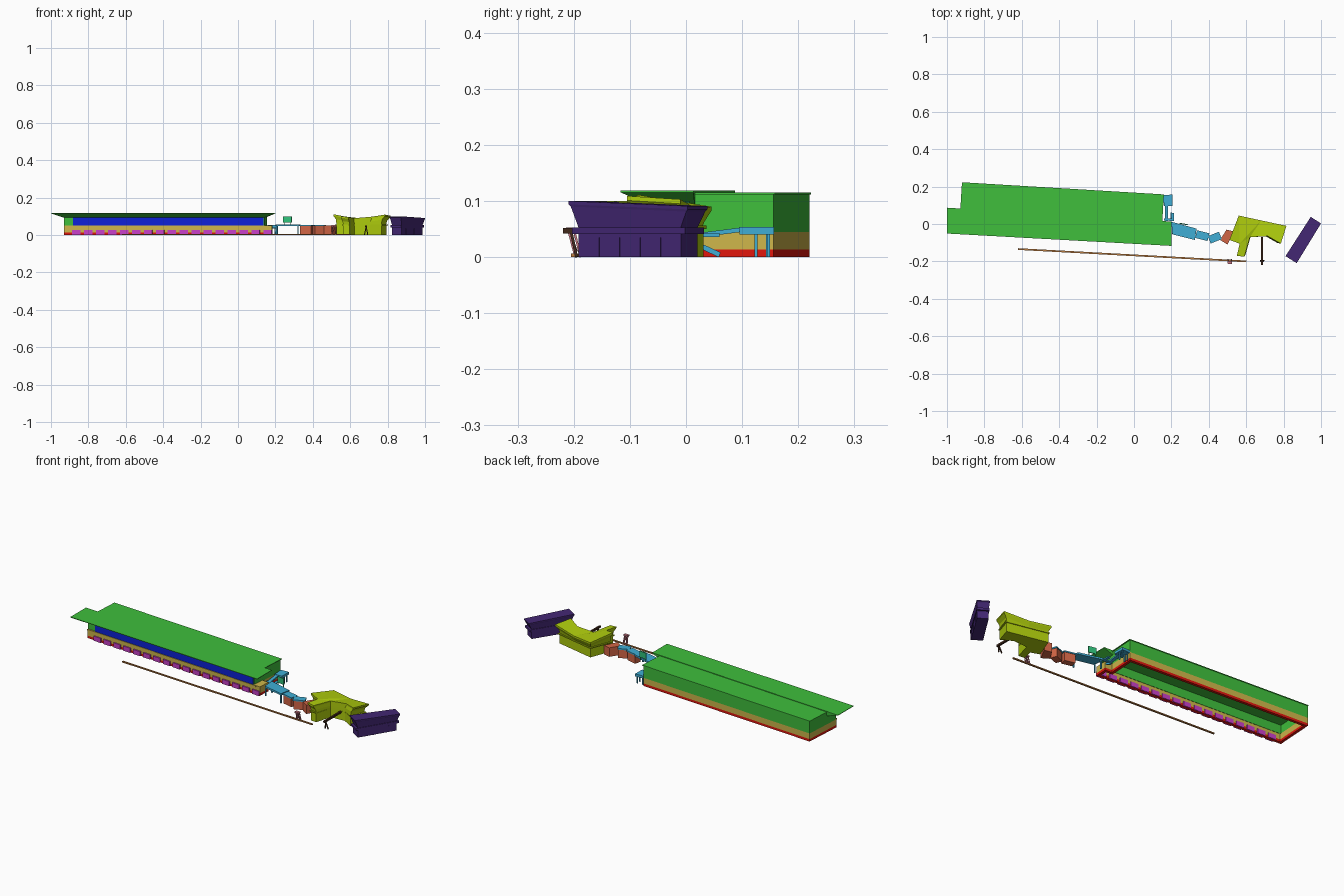
import bpy, bmesh, math
from mathutils import Vector

if "Cube" in bpy.data.objects:
    bpy.data.objects.remove(bpy.data.objects["Cube"])

MATS = {}
COLS = dict(green=(.05, .52, .045), red=(.75, .008, .004), tan=(.62, .47, .07), blue=(.004, .015, .68),
            magenta=(.58, .05, .58), cyan=(.05, .42, .66), salmon=(.64, .13, .06), lime=(.42, .6, .004),
            purple=(.055, .02, .17), brown=(.05, .02, .01), orange=(.5, .2, .05), pink=(.55, .18, .22),
            mint=(.03, .55, .2))


def mat(c):
    if c not in MATS:
        MATS[c] = bpy.data.materials.new(c + "_paint")
        MATS[c].diffuse_color = (*COLS[c], 1)
    return MATS[c]


def loft(name, rings, col, caps=True, thick=0):
    """Skin a stack of equal-length rings; open shells can be thickened inwards."""
    area = sum(a[0] * b[1] - b[0] * a[1] for a, b in zip(rings[0], rings[0][1:] + rings[0][:1]))
    if area < 0:
        rings = [r[::-1] for r in rings]
    bm = bmesh.new()
    vs = [[bm.verts.new(p) for p in r] for r in rings]
    n = len(rings[0])
    for lo, hi in zip(vs, vs[1:]):
        for i in range(n):
            j = (i + 1) % n
            bm.faces.new((lo[i], lo[j], hi[j], hi[i]))
    if caps:
        bot, top = bm.faces.new(vs[0][::-1]), bm.faces.new(vs[-1])
        bm.normal_update()
        bmesh.ops.triangulate(bm, faces=[bot, top], ngon_method='EAR_CLIP')
    me = bpy.data.meshes.new(name)
    bm.to_mesh(me)
    bm.free()
    ob = bpy.data.objects.new(name, me)
    bpy.context.collection.objects.link(ob)
    me.materials.append(mat(col))
    if thick:
        m = ob.modifiers.new("wall_thickness", 'SOLIDIFY')
        m.thickness, m.offset, m.use_even_offset = thick, -1, True
    return ob


def ring(pts, z):
    zs = z if isinstance(z, list) else [z] * len(pts)
    return [(p[0], p[1], h) for p, h in zip(pts, zs)]


def prism(name, pts, z0, z1, col, **kw):
    return loft(name, [ring(pts, z0), ring(pts, z1)], col, **kw)


def scaled(pts, k):
    cx, cy = sum(p[0] for p in pts) / len(pts), sum(p[1] for p in pts) / len(pts)
    return [(cx + (p[0] - cx) * k, cy + (p[1] - cy) * k) for p in pts]


def box(name, x, y, z0, z1, lx, ly, deg, col):
    c, s = math.cos(math.radians(deg)), math.sin(math.radians(deg))
    pts = [(x + c * a * lx / 2 - s * b * ly / 2, y + s * a * lx / 2 + c * b * ly / 2)
           for a, b in ((-1, -1), (1, -1), (1, 1), (-1, 1))]
    return prism(name, pts, z0, z1, col)


def beam(name, a, b, w, col):
    """Square bar between two points."""
    a, b = Vector(a), Vector(b)
    d = (b - a).normalized()
    s = d.cross(Vector((0, 0, 1)) if abs(d.z) < .9 else Vector((1, 0, 0))).normalized() * w / 2
    t = s.cross(d)
    q = [s + t, t - s, -s - t, s - t]
    ob = loft(name, [[tuple(a + v) for v in q], [tuple(b + v) for v in q]], col)
    bm = bmesh.new()
    bm.from_mesh(ob.data)
    bmesh.ops.recalc_face_normals(bm, faces=bm.faces)
    bm.to_mesh(ob.data)
    bm.free()
    return ob


# Main hall local frame: u along the length, v from the back wall to the front
def L(u, v):
    return (-.918 + .998 * u - .06 * v, .22 - .06 * u - .998 * v)


def hall_box(name, u0, u1, v0, v1, z0, z1, col):
    return prism(name, [L(u0, v0), L(u1, v0), L(u1, v1), L(u0, v1)], z0, z1, col)


low = [L(0, 0), L(1.075, 0), L(1.075, .15), L(1.115, .15), L(1.115, .22), L(0, .22)]
up = [L(0, 0), L(1.075, 0), L(1.075, .215), L(0, .215)]
prism("hall_base", low, 0, .0135, "red", caps=False, thick=.015)
prism("hall_lower_wall", low, .0135, .045, "tan", caps=False, thick=.015)
prism("hall_upper_wall", up, .045, .114, "green", caps=False, thick=.012)
hall_box("hall_end_terrace", 1.06, 1.115, .15, .22, .044, .05, "tan")
hall_box("hall_front_ledge", 0, 1.09, .205, .223, .043, .05, "tan")

# Roof: flat back slab and wedge-edged front canopy
hall_box("hall_back_roof", -.002, 1.08, -.003, .15, .112, .1155, "green")
canopy = [(-1, .087), (.2, .013), (.2, -.117), (-1, -.051)]
inner = [L(0, .14), L(1.075, .14), L(1.075, .222), L(0, .222)]
loft("hall_front_canopy", [ring(inner, .093), ring(canopy, .1155), ring(canopy, .1185)], "green")

# Long window strip, and bays that pass through the lower wall
hall_box("hall_window", .05, 1.07, .208, .22, .05, .094, "blue")
for i in range(17):
    u = .045 + i * .064
    hall_box(f"hall_bay_{i}", u, u + .045, .2, .227, .0005, .026, "magenta")

# Stair platform, walkway and deck at the hall's end
prism("stair_platform", [(.157, .155), (.205, .157), (.205, .095), (.16, .095)], .04, .054, "cyan")
for i, (x, y) in enumerate([(.165, .145), (.197, .147), (.165, .125), (.197, .125)]):
    box(f"platform_post_{i}", x, y, 0, .042, .006, .005, 0, "cyan")
walk = [(.165, .1), (.183, .1), (.183, .015), (.165, .015)]
loft("walkway", [ring(walk, [.045, .045, .034, .034]), ring(walk, [.053, .053, .042, .042])], "cyan")
prism("entry_landing", [(.16, .02), (.215, .015), (.215, .06), (.2, .06), (.2, .03), (.16, .03)], .036, .043, "cyan")
beam("entry_stair", (.2, .03, .018), (.2, .06, .004), .009, "cyan")
prism("deck", [(.2, .012), (.335, -.025), (.325, -.085), (.205, -.055)], .047, .057, "cyan")
for i, (x, y) in enumerate([(.207, -.05), (.21, 0), (.32, -.077)]):
    box(f"deck_post_{i}", x, y, 0, .048, .006, .006, 0, "cyan")

# Board on two poles
box("board", .265, 0, .066, .1, .046, .005, -10, "mint")
for s in (-1, 1):
    box(f"board_pole_{s}", .265 + s * .018, -s * .003, .05, .07, .003, .003, 0, "mint")

# Chain of small huts with flat roofs
for i, (x, y, deg, ln) in enumerate([(.365, -.062, -14, .06), (.432, -.073, 22, .056)]):
    box(f"hut_{i}", x, y, 0, .047, ln, .036, deg, "salmon")
    box(f"hut_roof_{i}", x, y, .047, .054, ln + .008, .042, deg, "cyan")
prism("hut_2", [(.46, -.085), (.5, -.11), (.535, -.04), (.495, -.03)], 0, .05, "salmon")

# Angular pavilion with a flared, folded roof
pav = [(.56, .045), (.68, .019), (.815, -.01), (.785, -.105), (.715, -.065), (.62, -.07),
       (.59, -.175), (.55, -.17), (.565, -.105), (.51, -.085)]
pz = [.09, .086, .103, .109, .098, .09, .096, .1, .1, .111]
prism("pavilion_wall", scaled(pav, .88), 0, .05, "lime")
prism("pavilion_ledge", scaled(pav, .93), .05, .056, "lime")
loft("pavilion_upper", [ring(scaled(pav, .87), .056), ring(scaled(pav, .9), [z - .026 for z in pz]),
                        ring(pav, [z - .008 for z in pz]), ring(pav, pz)], "lime")

# Jetty beam and its braced posts
beam("jetty", (.685, -.07, .047), (.685, -.219, .047), .01, "brown")
for s in (-1, 1):
    beam(f"jetty_leg_{s}", (.685 + s * .009, -.195, 0), (.685, -.205, .046), .005, "brown")

# Small trestle frame at the end of the track
for s in (-1, 1):
    beam(f"trestle_front_leg_{s}", (.512 + s * .01, -.197, 0), (.512 + s * .006, -.21, .05), .004, "pink")
    beam(f"trestle_back_leg_{s}", (.512 + s * .01, -.188, 0), (.512 + s * .006, -.2, .05), .004, "pink")
box("trestle_top", .512, -.205, .046, .053, .026, .016, -3, "pink")
beam("trestle_brace", (.502, -.195, .01), (.52, -.205, .04), .003, "pink")

# Long thin ground track
box("track", -.01, -.167, 0, .006, 1.222, .009, -3.1, "orange")

# Slanted end house: base, ledge and flared upper volume
house = [(.945, .038), (1.0, .003), (.87, -.209), (.81, -.172)]
tz = [.091, .091, .1, .1]
wall = scaled(house, .86)
prism("end_house_wall", wall, 0, .041, "purple")
prism("end_house_ledge", scaled(house, .95), .041, .053, "purple")
loft("end_house_upper", [ring(scaled(house, .86), .053), ring(scaled(house, .97), [z - .01 for z in tz]),
                         ring(house, [z - .006 for z in tz]), ring(house, tz)], "purple")
a, b = Vector(wall[1]), Vector(wall[2])
for i in range(1, 5):
    p = a.lerp(b, i / 5)
    box(f"end_house_pilaster_{i}", p.x, p.y, 0, .035, .003, .003, 58, "purple")

for m in bpy.data.materials:
    if m.users and not m.is_grease_pencil:
        m.use_nodes = True
        m.node_tree.nodes["Principled BSDF"].inputs["Base Color"].default_value = m.diffuse_color
